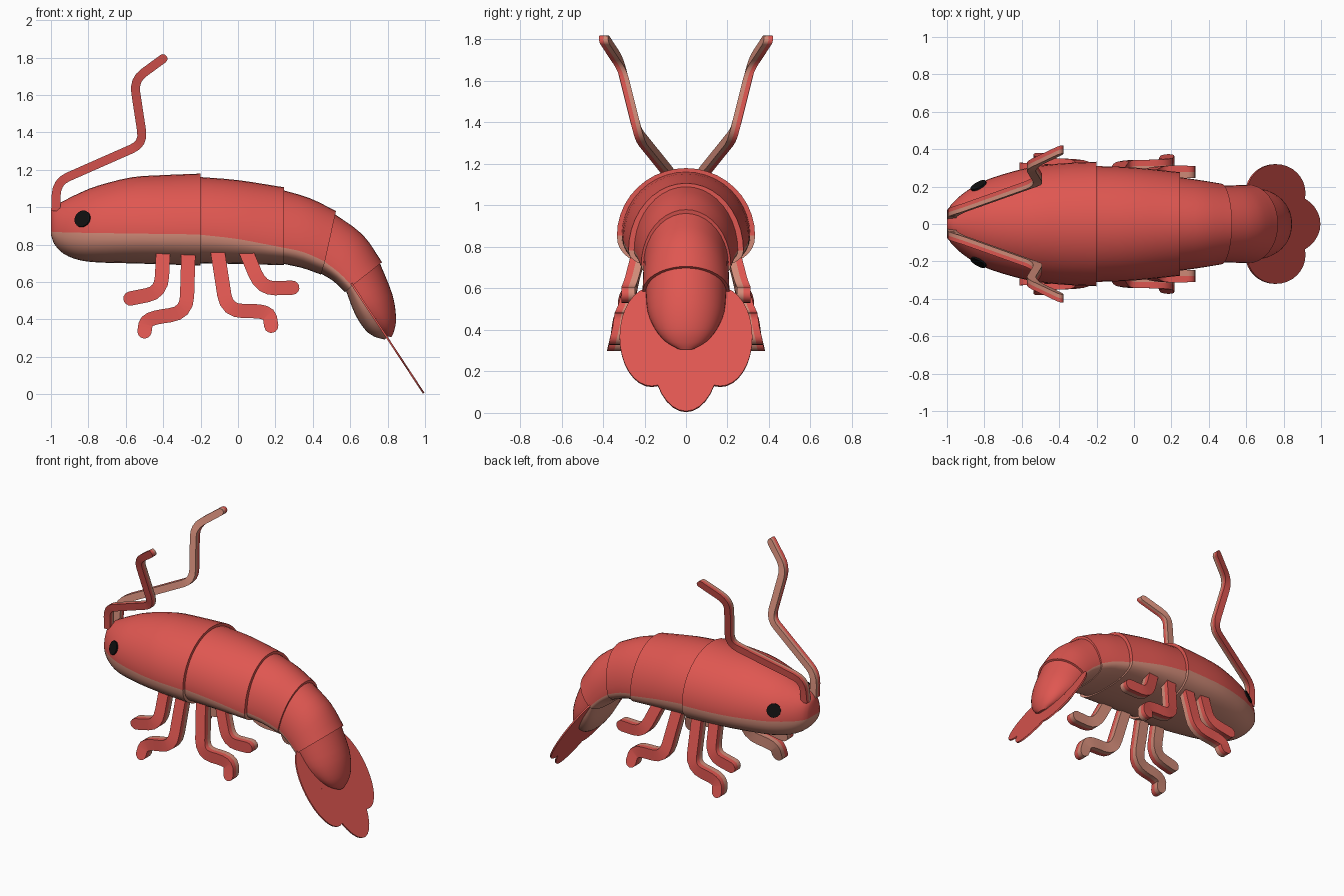
import bpy, bmesh, math
from mathutils import Vector

cube = bpy.data.objects.get("Cube")
if cube:
    bpy.data.objects.remove(cube)


def material(name, rgb):
    m = bpy.data.materials.new(name)
    m.use_nodes = True
    m.diffuse_color = (*rgb, 1)
    m.node_tree.nodes["Principled BSDF"].inputs["Base Color"].default_value = (*rgb, 1)
    return m


RED = material("shell red", (0.74, 0.095, 0.082))
TAN = material("belly tan", (0.64, 0.26, 0.19))
BLACK = material("eye black", (0.005, 0.005, 0.005))


def finish(name, bm, mats, angle):
    bmesh.ops.recalc_face_normals(bm, faces=bm.faces)
    mesh = bpy.data.meshes.new(name)
    bm.to_mesh(mesh)
    bm.free()
    for m in mats:
        mesh.materials.append(m)
    ob = bpy.data.objects.new(name, mesh)
    bpy.context.collection.objects.link(ob)
    bpy.ops.object.select_all(action='DESELECT')
    ob.select_set(True)
    bpy.context.view_layer.objects.active = ob
    bpy.ops.object.shade_smooth_by_angle(angle=math.radians(angle))
    return ob


def skin(bm, rings, is_tan, caps):
    """Join rings of points with quads and close both ends."""
    loops = [[bm.verts.new(p) for p in r] for r in rings]
    n = len(loops[0])
    for a, b in zip(loops, loops[1:]):
        for j in range(n):
            k = (j + 1) % n
            bm.faces.new((a[j], a[k], b[k], b[j])).material_index = int(is_tan(j))
    for loop in (loops[0], loops[-1]):
        for idx, mat in caps:
            bm.faces.new([loop[i] for i in idx]).material_index = mat


def spline(rows, steps=3):
    """Smooth interpolation through rows of numbers."""
    rows = [Vector(r) for r in rows]
    out = []
    for i in range(len(rows) - 1):
        p1, p2 = rows[i], rows[i + 1]
        t1 = (p2 - rows[i - 1]) / 2 if i else p2 - p1
        t2 = (rows[i + 2] - p1) / 2 if i + 2 < len(rows) else p2 - p1
        for s in range(steps):
            t = s / steps
            out.append(p1 * (2*t**3 - 3*t**2 + 1) + t1 * (t**3 - 2*t**2 + t)
                       + p2 * (3*t**2 - 2*t**3) + t2 * (t**3 - t**2))
    return out + [rows[-1]]


SIDES = 40


def segment(name, rows):
    """Rows: back point, widest point and belly point (x, z each), half width."""
    rings = []
    for tx, tz, mx, mz, bx, bz, w in spline(rows):
        ring = []
        for i in range(SIDES):
            a = math.tau * i / SIDES
            c, s = math.cos(a), math.sin(a)
            if i <= SIDES // 2:
                dx, dz = tx - mx, tz - mz
            else:
                dx, dz = bx - mx, bz - mz
                c = math.copysign(abs(c) ** 0.85, c)
                s = -abs(s) ** 0.85
            ring.append((mx + dx * abs(s), w * c, mz + dz * abs(s)))
        rings.append(ring)
    half = SIDES // 2
    caps = [(range(half + 1), 0), ([*range(half, SIDES), 0], 1)]
    bm = bmesh.new()
    skin(bm, rings, lambda j: j >= half, caps)
    return finish(name, bm, (RED, TAN), 40)


# Head and shell segments
def upright(x, top, mid, bottom, w):
    return (x, top, x, mid, x, bottom, w)


head = segment("head_shell", [
    upright(-1.0, 0.98, 0.87, 0.85, 0.06),
    upright(-0.98, 1.005, 0.868, 0.80, 0.10),
    upright(-0.93, 1.035, 0.866, 0.75, 0.15),
    upright(-0.85, 1.075, 0.864, 0.718, 0.205),
    upright(-0.75, 1.115, 0.862, 0.705, 0.25),
    upright(-0.57, 1.16, 0.86, 0.70, 0.30),
    upright(-0.40, 1.172, 0.857, 0.695, 0.323),
    upright(-0.20, 1.18, 0.855, 0.688, 0.333)])
segment("middle_shell", [
    upright(-0.21, 1.162, 0.854, 0.70, 0.31),
    upright(0.0, 1.145, 0.83, 0.697, 0.302),
    upright(0.245, 1.107, 0.783, 0.69, 0.277)])
segment("rear_shell", [
    (0.22, 1.097, 0.23, 0.787, 0.23, 0.70, 0.252),
    (0.38, 1.05, 0.35, 0.76, 0.345, 0.675, 0.235),
    (0.524, 0.98, 0.465, 0.71, 0.444, 0.64, 0.216)])
segment("tail_shell", [
    (0.50, 0.975, 0.455, 0.715, 0.435, 0.65, 0.205),
    (0.665, 0.855, 0.54, 0.65, 0.51, 0.605, 0.207),
    (0.77, 0.706, 0.61, 0.58, 0.572, 0.545, 0.21)])
segment("tail_tip", [
    (0.755, 0.71, 0.605, 0.59, 0.575, 0.56, 0.195),
    (0.825, 0.535, 0.675, 0.485, 0.625, 0.43, 0.185),
    (0.845, 0.41, 0.735, 0.405, 0.68, 0.345, 0.15),
    (0.835, 0.34, 0.775, 0.345, 0.73, 0.308, 0.10),
    (0.82, 0.305, 0.80, 0.31, 0.785, 0.293, 0.04)])


# Bent limbs: outer half red, inner half tan
def limb(name, corners, width, depth, side, bend):
    pts = [Vector(p) for p in corners]
    path = [pts[0]]
    for a, b, c in zip(pts, pts[1:], pts[2:]):
        p = b + (a - b).normalized() * min(bend, (a - b).length * 0.45)
        q = b + (c - b).normalized() * min(bend, (c - b).length * 0.45)
        path += [p.lerp(b, t).lerp(b.lerp(q, t), t) for t in (0, 0.25, 0.5, 0.75, 1)]
    path.append(pts[-1])
    widths = [width] * len(path)
    # Rounded end
    tip = (path[-1] - path[-2]).normalized()
    for a in (30, 60, 80):
        path.append(pts[-1] + tip * width * math.sin(math.radians(a)))
        widths.append(width * math.cos(math.radians(a)))
    rings = []
    for i, p in enumerate(path):
        d = path[min(i + 1, len(path) - 1)] - path[max(i - 1, 0)]
        n = Vector((-d.z, 0, d.x)).normalized() * widths[i]
        ring = []
        for u, v in ((-1, -1), (-1, 0), (-1, 1), (1, 1), (1, 0), (1, -1)):
            q = p + n * u
            ring.append((q.x, side * (q.y + v * depth), q.z))
        rings.append(ring)
    bm = bmesh.new()
    skin(bm, rings, lambda j: j in (0, 4, 5), [((0, 1, 4, 5), 1), ((1, 2, 3, 4), 0)])
    return finish(name, bm, (RED, TAN), 35)


ANTENNA = [(-0.975, 0.05, 0.98), (-0.97, 0.065, 1.135), (-0.505, 0.23, 1.34),
           (-0.557, 0.315, 1.68), (-0.40, 0.39, 1.795)]
LEGS = {
    "first_leg": [(-0.40, 0.77), (-0.41, 0.545), (-0.575, 0.512)],
    "second_leg": [(-0.265, 0.77), (-0.275, 0.435), (-0.49, 0.405), (-0.50, 0.335)],
    "third_leg": [(-0.11, 0.77), (-0.06, 0.445), (0.165, 0.445), (0.178, 0.365)],
    "fourth_leg": [(0.04, 0.77), (0.125, 0.565), (0.29, 0.57)]}

bpy.context.view_layer.update()
for label, side in (("front", -1), ("back", 1)):
    limb("antenna_" + label, ANTENNA, 0.024, 0.022, side, 0.07)
    for name, pts in LEGS.items():
        splayed = [(x, 0.24 + (0.72 - z) * 0.256, z) for x, z in pts]
        limb(name + "_" + label, splayed, 0.038, 0.033, side, 0.09)
    # Eye plate lying on the head
    hit, loc, normal, _ = head.ray_cast((-0.83, side, 0.937), (0, -side, 0))
    bm = bmesh.new()
    bmesh.ops.create_cone(bm, cap_ends=True, segments=20, radius1=0.046,
                          radius2=0.046, depth=0.0099)
    bm.transform(normal.to_track_quat('Z', 'Y').to_matrix().to_4x4())
    bmesh.ops.translate(bm, verts=bm.verts, vec=loc + normal * 0.003)
    finish("eye_" + label, bm, (BLACK,), 30)


# Tail fan blades
def blade(name, y, z, half_width, half_length):
    slope = Vector((0.55, 0, -0.835)).normalized()
    face = Vector((slope.z, 0, -slope.x)) * 0.005
    centre = Vector((0.70 + (0.45 - z) * 0.66, y, z))
    rings = []
    for off in (-1, 1):
        rings.append([centre + face * off + slope * half_length * math.cos(a)
                      + Vector((0, half_width * math.sin(a), 0))
                      for a in (math.tau * i / 32 for i in range(32))])
    bm = bmesh.new()
    skin(bm, rings, lambda j: False, [(range(32), 0)])
    finish(name, bm, (RED,), 30)


blade("fan_middle", 0, 0.30, 0.166, 0.352)
blade("fan_front", -0.165, 0.365, 0.155, 0.285)
blade("fan_back", 0.165, 0.365, 0.155, 0.285)
